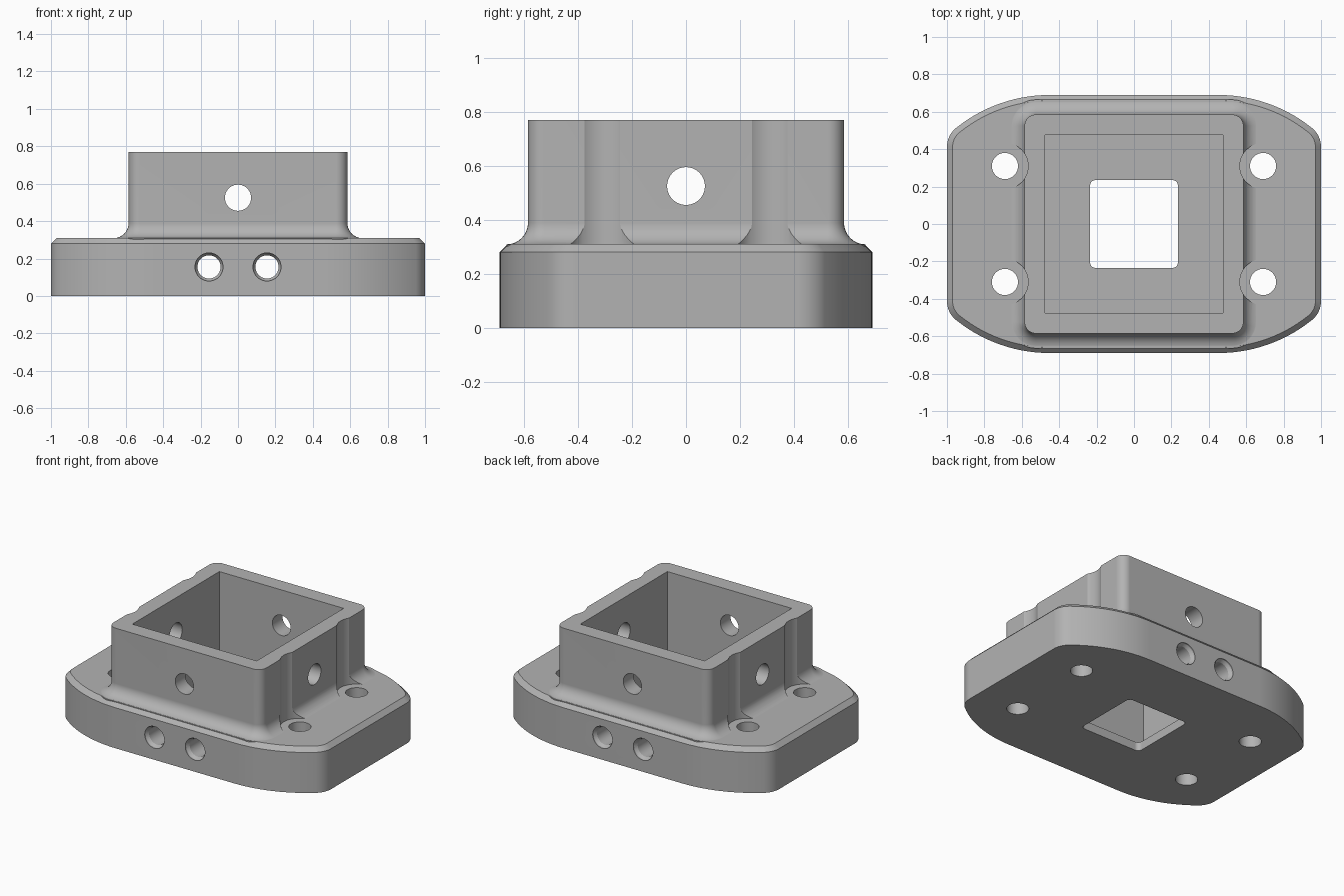
import bpy, bmesh
from math import sin, cos, pi, atan2, sqrt, radians

cube = bpy.data.objects.get("Cube")
if cube:
    bpy.data.objects.remove(cube, do_unlink=True)

PLATE_TOP, TOWER_TOP = 0.31, 0.77
TOWER_HALF = 0.585
FILLET = 0.08

grey = bpy.data.materials.new("machined grey")
grey.use_nodes = True
colour = (0.45, 0.45, 0.45, 1)
grey.diffuse_color = colour
grey.node_tree.nodes["Principled BSDF"].inputs["Base Color"].default_value = colour


def arc(cx, cy, r, start, end, steps):
    return [(cx + r * cos(start + (end - start) * i / steps),
             cy + r * sin(start + (end - start) * i / steps)) for i in range(steps + 1)]


def mirrored(quarter):
    """Complete a first-quadrant outline to all four quadrants."""
    half = quarter + [(-x, y) for x, y in reversed(quarter)]
    return half + [(-x, -y) for x, y in half]


def rounded_square(half, r, steps=8):
    return mirrored(arc(half - r, half - r, r, 0, pi / 2, steps))


def square(half):
    return mirrored([(half, half)])


def plate_outline(inset):
    """Straight long edge, broad arc, then a tight corner to the short edge."""
    broad, tight, cx = 0.8, 0.13, 0.45
    cy = 0.69 - broad
    tx = 1 - tight
    ty = cy + sqrt((broad - tight) ** 2 - (tx - cx) ** 2)
    meet = atan2(ty - cy, tx - cx)
    corner = arc(tx, ty, tight - inset, 0, meet, 10)
    return mirrored(corner + arc(cx, cy, broad - inset, meet, pi / 2, 14)[1:])


def loft(name, rings):
    """Closed solid through (outline, z) rings."""
    bm = bmesh.new()
    loops = [[bm.verts.new((x, y, z)) for x, y in pts] for pts, z in rings]
    n = len(loops[0])
    for a, b in zip(loops, loops[1:]):
        for i in range(n):
            j = (i + 1) % n
            bm.faces.new((a[i], a[j], b[j], b[i]))
    bm.faces.new(loops[0][::-1])
    bm.faces.new(loops[-1])
    bmesh.ops.recalc_face_normals(bm, faces=bm.faces)
    mesh = bpy.data.meshes.new(name)
    bm.to_mesh(mesh)
    bm.free()
    mesh.materials.append(grey)
    obj = bpy.data.objects.new(name, mesh)
    bpy.context.collection.objects.link(obj)
    return obj


def rod(name, rings, location, rotation=(0, 0, 0)):
    """Round cutter through (radius, z) rings."""
    obj = loft(name, [(arc(0, 0, r, 0, 2 * pi, 40)[:-1], z) for r, z in rings])
    obj.location, obj.rotation_euler = location, rotation
    return obj


def combine(target, other, operation):
    mod = target.modifiers.new(operation.lower(), 'BOOLEAN')
    mod.operation, mod.solver, mod.object = operation, 'EXACT', other
    bpy.context.view_layer.update()
    bpy.context.view_layer.objects.active = target
    bpy.ops.object.modifier_apply(modifier=mod.name)
    bpy.data.objects.remove(other, do_unlink=True)


# Tower with a flared fillet at its foot
foot = PLATE_TOP - 0.001
rings = [(rounded_square(TOWER_HALF + FILLET, 0.06 + FILLET), foot - 0.06)]
for i in range(9):
    a = pi / 2 * i / 8
    flare = FILLET * (1 - sin(a))
    rings.append((rounded_square(TOWER_HALF + flare, 0.06 + flare),
                  foot + FILLET * (1 - cos(a))))
rings.append((rounded_square(TOWER_HALF, 0.06), TOWER_TOP))
tower = loft("tower", rings)

# Screw head clearance cut down the tower sides
screws = [(x, y) for x in (-0.69, 0.69) for y in (-0.31, 0.31)]
for x, y in screws:
    combine(tower, rod("clearance_cutter", [(0.124, 0.2), (0.124, 1)], (x, y, 0)), 'DIFFERENCE')

# Base plate with a chamfered top edge
mount = loft("flanged_mount", [(plate_outline(0), 0), (plate_outline(0), PLATE_TOP - 0.03),
                               (plate_outline(0.03), PLATE_TOP)])
combine(mount, tower, 'UNION')

# Square pocket and the smaller opening in its floor
combine(mount, loft("pocket_cutter", [(square(0.475), 0.06), (square(0.475), 1)]), 'DIFFERENCE')
opening = rounded_square(0.235, 0.03, 5)
combine(mount, loft("opening_cutter", [(opening, -0.1), (opening, 0.2)]), 'DIFFERENCE')

# Screw holes through the plate
for x, y in screws:
    combine(mount, rod("screw_cutter", [(0.07, -0.1), (0.07, 0.5)], (x, y, 0)), 'DIFFERENCE')

# Cross holes through the tower walls
for turn in ((pi / 2, 0, 0), (0, pi / 2, 0)):
    combine(mount, rod("cross_cutter", [(0.07, -1), (0.07, 1)], (0, 0, 0.525), turn), 'DIFFERENCE')

# Paired plate holes, countersunk at both ends
profile = [(0.075, -0.8), (0.075, -0.68), (0.062, -0.66),
           (0.062, 0.66), (0.075, 0.68), (0.075, 0.8)]
for x in (-0.155, 0.155):
    combine(mount, rod("side_cutter", profile, (x, 0, 0.155), (pi / 2, 0, 0)), 'DIFFERENCE')

# Smooth curved walls, crisp machined edges
bpy.ops.object.select_all(action='DESELECT')
mount.select_set(True)
bpy.context.view_layer.objects.active = mount
bpy.ops.object.shade_smooth_by_angle(angle=radians(30))
weighted = mount.modifiers.new("weighted normals", 'WEIGHTED_NORMAL')
weighted.keep_sharp = True
